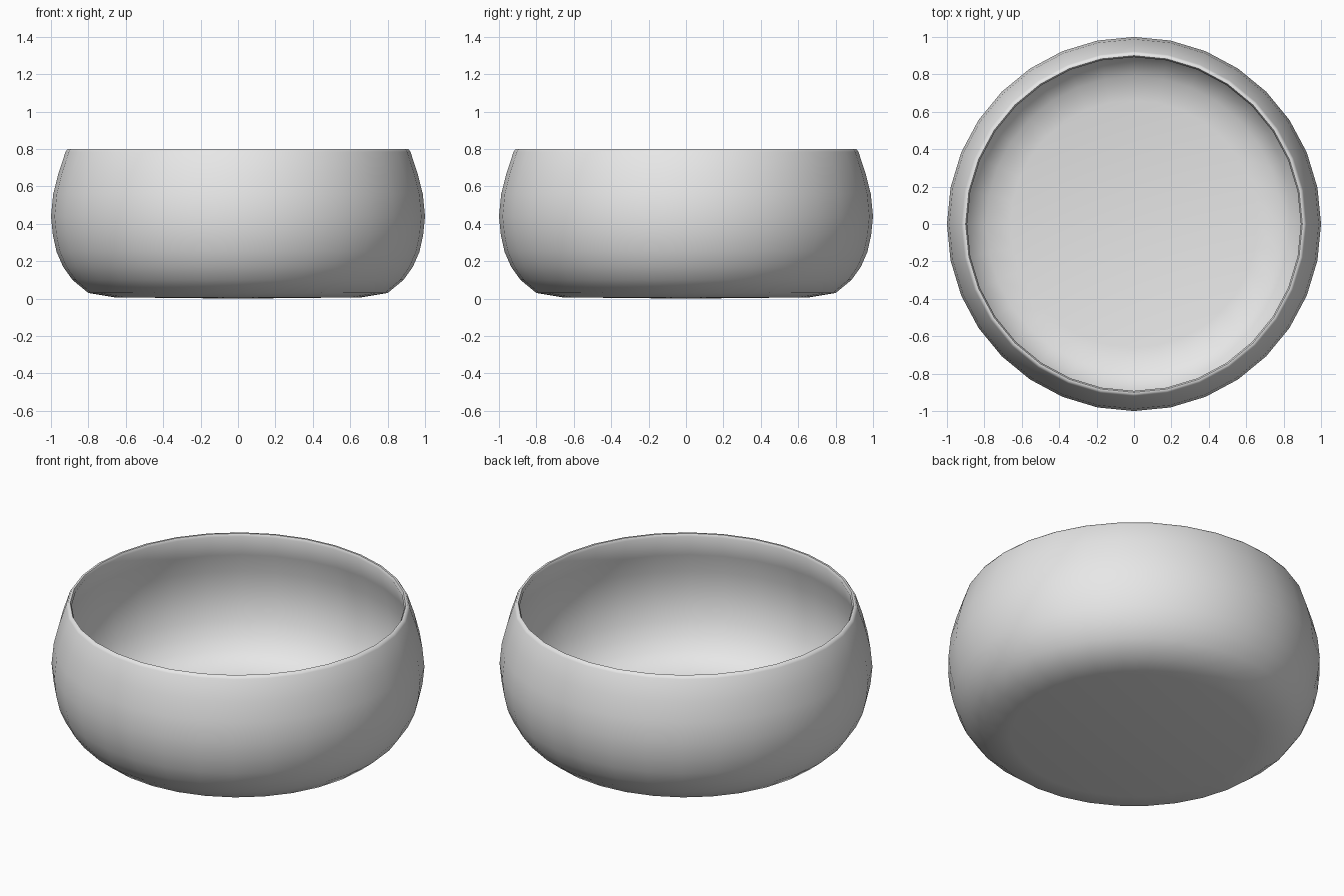
import bpy
import bmesh
import math

cube = bpy.data.objects.get("Cube")
if cube:
    bpy.data.objects.remove(cube, do_unlink=True)

SEGMENTS = 32

# Single plain grey material
grey = bpy.data.materials.new("light grey")
grey.use_nodes = True
colour = (0.8, 0.8, 0.8, 1)
grey.diffuse_color = colour
grey.node_tree.nodes["Principled BSDF"].inputs["Base Color"].default_value = colour

# Profile as (radius, height): underside, outer wall, rim, inner wall, floor
outer = [(0, 0), (0.66, 0.007), (0.8, 0.03), (0.885, 0.1), (0.935, 0.17),
         (0.97, 0.25), (0.99, 0.34), (1, 0.44), (0.988, 0.56), (0.96, 0.67),
         (0.922, 0.785)]
rim = [(0.912, 0.8), (0.9, 0.8), (0.892, 0.785)]
inner = [(0.93, 0.66), (0.957, 0.55), (0.968, 0.44), (0.959, 0.35),
         (0.94, 0.265), (0.907, 0.19), (0.862, 0.125), (0.79, 0.065),
         (0.66, 0.04), (0, 0.035)]


def lathe(name, profile):
    """Revolve a profile around the z axis into a closed smooth body."""
    bm = bmesh.new()
    verts = [bm.verts.new((r, 0, z)) for r, z in profile]
    edges = [bm.edges.new(pair) for pair in zip(verts, verts[1:])]
    bmesh.ops.spin(bm, geom=verts + edges, cent=(0, 0, 0), axis=(0, 0, 1),
                   angle=math.tau, steps=SEGMENTS, use_merge=False)
    bmesh.ops.remove_doubles(bm, verts=bm.verts[:], dist=0.0005)
    bmesh.ops.recalc_face_normals(bm, faces=bm.faces[:])
    mesh = bpy.data.meshes.new(name)
    bm.to_mesh(mesh)
    bm.free()
    obj = bpy.data.objects.new(name, mesh)
    bpy.context.collection.objects.link(obj)
    mesh.materials.append(grey)
    return obj


# Bowl body with rounded rim
bowl = lathe("bowl", outer + rim + inner)
bpy.ops.object.select_all(action="DESELECT")
bowl.select_set(True)
bpy.context.view_layer.objects.active = bowl
bpy.ops.object.shade_smooth_by_angle(angle=math.radians(60))
